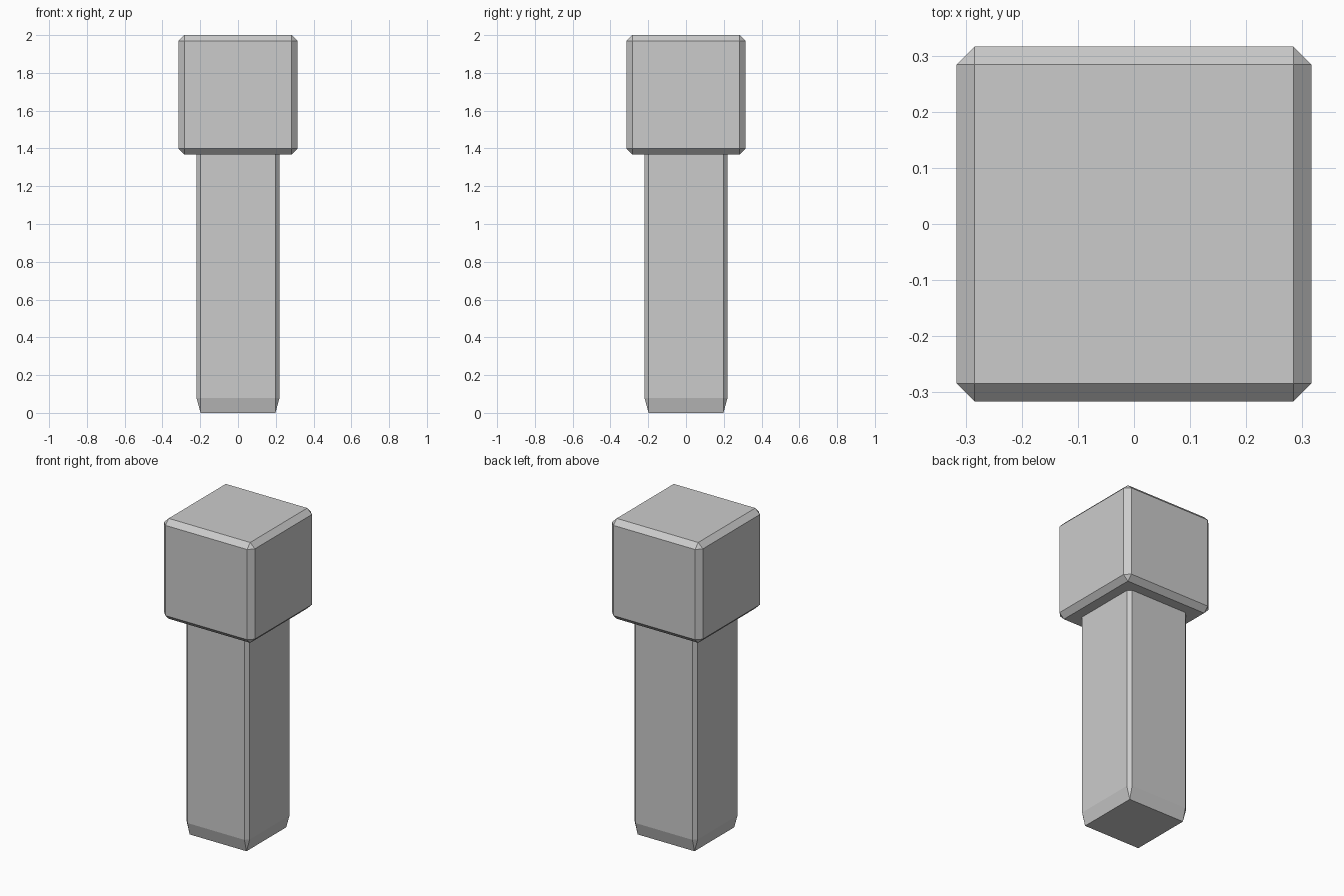
import bpy
import bmesh

default_cube = bpy.data.objects.get("Cube")
if default_cube:
    bpy.data.objects.remove(default_cube, do_unlink=True)

grey = bpy.data.materials.new("light_grey")
grey.use_nodes = True
colour = (0.6, 0.6, 0.6, 1)
grey.diffuse_color = colour
grey.node_tree.nodes["Principled BSDF"].inputs["Base Color"].default_value = colour

HEAD_SIZE = 0.632
HEAD_CHAMFER = 0.032
POST_HALF = 0.22
POST_CHAMFER = 0.022
TIP_HEIGHT = 0.08
HEAD_BOTTOM = 2 - HEAD_SIZE


def add_object(name, bm):
    bmesh.ops.recalc_face_normals(bm, faces=bm.faces)
    mesh = bpy.data.meshes.new(name)
    bm.to_mesh(mesh)
    bm.free()
    mesh.materials.append(grey)
    obj = bpy.data.objects.new(name, mesh)
    bpy.context.collection.objects.link(obj)
    return obj


# Head: cube with every edge chamfered
bm = bmesh.new()
bmesh.ops.create_cube(bm, size=HEAD_SIZE)
bmesh.ops.translate(bm, vec=(0, 0, 2 - HEAD_SIZE / 2), verts=bm.verts)
head = add_object("head", bm)
chamfer = head.modifiers.new("chamfer", "BEVEL")
chamfer.width = HEAD_CHAMFER
chamfer.segments = 1

# Post: chamfered square column whose corners close to a square foot
bm = bmesh.new()
inner = POST_HALF - POST_CHAMFER
corners = [(1, 1), (-1, 1), (-1, -1), (1, -1)]


def post_ring(z):
    ring = []
    for sx, sy in corners:
        pair = [(sx * POST_HALF, sy * inner, z), (sx * inner, sy * POST_HALF, z)]
        if sx * sy < 0:
            pair.reverse()
        ring += [bm.verts.new(p) for p in pair]
    return ring


foot = [bm.verts.new((sx * inner, sy * inner, 0)) for sx, sy in corners]
low = post_ring(TIP_HEIGHT)
high = post_ring(HEAD_BOTTOM)
bm.faces.new(foot)
bm.faces.new(high)
for i in range(len(low)):
    j = (i + 1) % len(low)
    bm.faces.new((low[i], low[j], high[j], high[i]))
for i in range(len(foot)):
    j = (i + 1) % len(foot)
    # Corner triangle, then the sloped side next to it
    bm.faces.new((foot[i], low[2 * i + 1], low[2 * i]))
    bm.faces.new((foot[i], foot[j], low[2 * j], low[2 * i + 1]))
add_object("post", bm)
